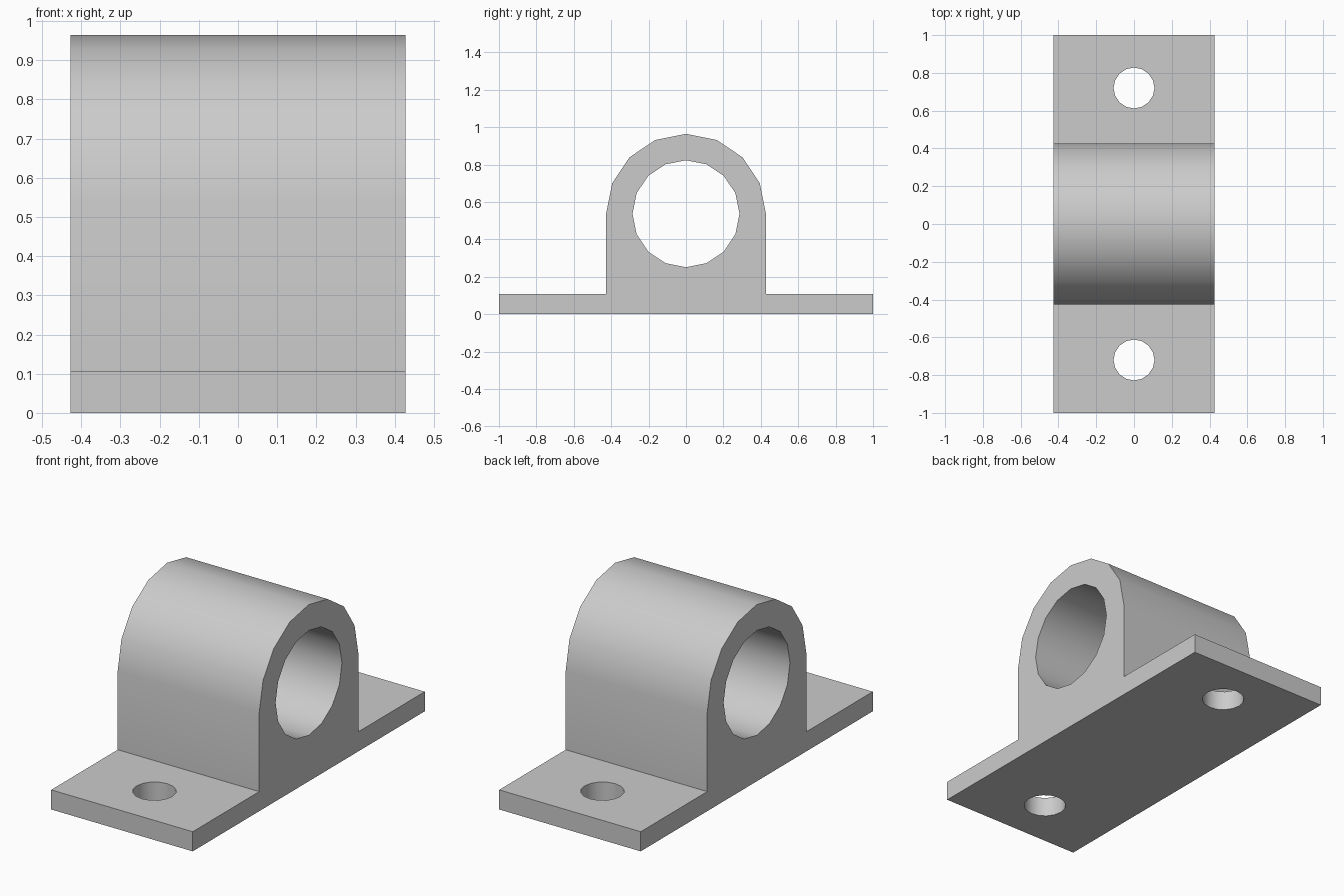
import bpy, bmesh, math
from mathutils import Matrix

if "Cube" in bpy.data.objects:
    bpy.data.objects.remove(bpy.data.objects["Cube"])

HALF_WIDTH = 0.427
AXIS_Z = 0.537
OUTER_R, BORE_R, BOLT_R = 0.427, 0.286, 0.108
BASE_H = 0.107

grey = bpy.data.materials.new("light_grey")
grey.diffuse_color = (0.6, 0.6, 0.6, 1)
grey.use_nodes = True
grey.node_tree.nodes["Principled BSDF"].inputs["Base Color"].default_value = grey.diffuse_color


def make_object(name, bm):
    bmesh.ops.recalc_face_normals(bm, faces=bm.faces[:])
    mesh = bpy.data.meshes.new(name)
    bm.to_mesh(mesh)
    bm.free()
    mesh.materials.append(grey)
    obj = bpy.data.objects.new(name, mesh)
    bpy.context.collection.objects.link(obj)
    return obj


def cylinder(name, radius, depth, matrix):
    bm = bmesh.new()
    bmesh.ops.create_cone(bm, cap_ends=True, segments=16, radius1=radius,
                          radius2=radius, depth=depth, matrix=matrix)
    return make_object(name, bm)


# Side profile: flat feet with a rounded housing, extruded along x
arc = [(OUTER_R * math.cos(i * math.pi / 8), AXIS_Z + OUTER_R * math.sin(i * math.pi / 8))
       for i in range(9)]
profile = [(-1, 0), (1, 0), (1, BASE_H), (OUTER_R, BASE_H)] + arc + [(-OUTER_R, BASE_H), (-1, BASE_H)]
bm = bmesh.new()
face = bm.faces.new([bm.verts.new((-HALF_WIDTH, y, z)) for y, z in profile])
ext = bmesh.ops.extrude_face_region(bm, geom=[face])
bmesh.ops.translate(bm, vec=(2 * HALF_WIDTH, 0, 0),
                    verts=[g for g in ext["geom"] if isinstance(g, bmesh.types.BMVert)])
block = make_object("bearing_block", bm)

# Cutters: shaft bore along x and a bolt hole in each foot
cutters = [cylinder("bore_cutter", BORE_R, 2,
                    Matrix.Translation((0, 0, AXIS_Z)) @ Matrix.Rotation(math.pi / 2, 4, "Y"))]
for y in (-0.72, 0.72):
    cutters.append(cylinder("bolt_hole_cutter", BOLT_R, 0.5, Matrix.Translation((0, y, BASE_H / 2))))

bpy.context.view_layer.objects.active = block
block.select_set(True)
for cutter in cutters:
    mod = block.modifiers.new("cut", "BOOLEAN")
    mod.operation = "DIFFERENCE"
    mod.solver = "EXACT"
    mod.object = cutter
    bpy.ops.object.modifier_apply(modifier=mod.name)
    bpy.data.objects.remove(cutter)

# Smooth round walls, keep the rims crisp
bpy.ops.object.shade_smooth_by_angle(angle=math.radians(35))
